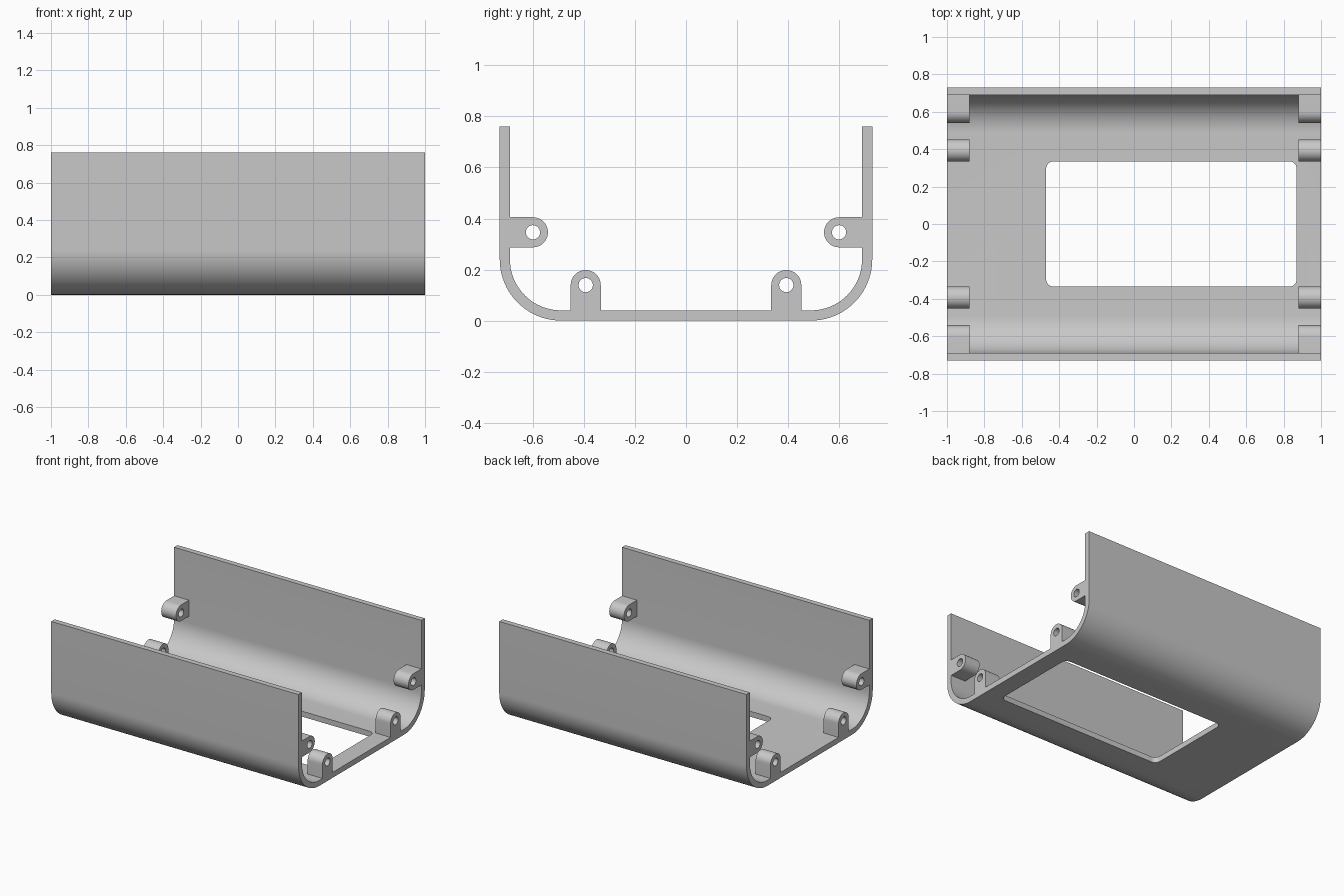
import bpy, bmesh, math
from mathutils import Vector

if "Cube" in bpy.data.objects:
    bpy.data.objects.remove(bpy.data.objects["Cube"])

HALF_W, WALL, HEIGHT, R_OUT = 0.73, 0.04, 0.76, 0.24
LUG_LEN, LUG_R, HOLE_R = 0.12, 0.059, 0.028

grey = bpy.data.materials.new("light_grey")
grey.diffuse_color = (0.58, 0.58, 0.58, 1)
grey.use_nodes = True
grey.node_tree.nodes["Principled BSDF"].inputs["Base Color"].default_value = grey.diffuse_color


def arc(cx, cy, r, a0, a1, n):
    """Points on an arc, angles in degrees."""
    return [(cx + r * math.cos(math.radians(a0 + (a1 - a0) * i / n)),
             cy + r * math.sin(math.radians(a0 + (a1 - a0) * i / n))) for i in range(n + 1)]


def prism(name, pts, start, end, axis="x"):
    """Extrude a closed outline along x (points are y, z) or z (points are x, y)."""
    place = (lambda p: (start, p[0], p[1])) if axis == "x" else (lambda p: (p[0], p[1], start))
    step = Vector((end - start, 0, 0) if axis == "x" else (0, 0, end - start))
    bm = bmesh.new()
    face = bm.faces.new([bm.verts.new(place(p)) for p in pts])
    ext = bmesh.ops.extrude_face_region(bm, geom=[face])
    bmesh.ops.translate(bm, vec=step,
                        verts=[g for g in ext["geom"] if isinstance(g, bmesh.types.BMVert)])
    if not face.is_valid or len(bm.faces) < len(pts) + 2:
        bm.faces.new([v for v in bm.verts][:len(pts)])
    bmesh.ops.recalc_face_normals(bm, faces=bm.faces)
    mesh = bpy.data.meshes.new(name)
    bm.to_mesh(mesh)
    bm.free()
    mesh.materials.append(grey)
    obj = bpy.data.objects.new(name, mesh)
    bpy.context.collection.objects.link(obj)
    return obj


def activate(obj):
    bpy.ops.object.select_all(action="DESELECT")
    obj.select_set(True)
    bpy.context.view_layer.objects.active = obj


def cut_and_smooth(obj, cutter):
    """Subtract the cutter, remove it and shade the curved faces smooth."""
    cutter.hide_render = True
    activate(obj)
    mod = obj.modifiers.new("cut", "BOOLEAN")
    mod.operation, mod.solver, mod.object = "DIFFERENCE", "EXACT", cutter
    bpy.ops.object.modifier_apply(modifier=mod.name)
    bpy.data.objects.remove(cutter)
    bpy.ops.object.shade_smooth_by_angle(angle=math.radians(30))


# U-shaped shell: outer outline, then the inner one back again
cy = HALF_W - R_OUT
outer = [(HALF_W, HEIGHT)] + arc(cy, R_OUT, R_OUT, 0, -90, 20)
inner = arc(cy, R_OUT, R_OUT - WALL, -90, 0, 20) + [(HALF_W - WALL, HEIGHT)]
mirror = lambda pts: [(-y, z) for y, z in reversed(pts)]
shell = prism("shell", outer + mirror(outer) + mirror(inner) + inner, -1, 1)

# Rounded window in the floor
x0, x1, wy, r = -0.47, 0.87, 0.335, 0.04
window = (arc(x1 - r, wy - r, r, 0, 90, 6) + arc(x0 + r, wy - r, r, 90, 180, 6)
          + arc(x0 + r, -wy + r, r, 180, 270, 6) + arc(x1 - r, -wy + r, r, 270, 360, 6))
cut_and_smooth(shell, prism("window_cutter", window, -0.1, 0.1, "z"))

# Screw lugs at both ends: one pair on the floor, one pair on the walls
for end, xa, xb in (("left", -1, -1 + LUG_LEN), ("right", 1 - LUG_LEN, 1)):
    for side, s in (("front", -1), ("back", 1)):
        y, z = 0.393, 0.139
        floor_pts = arc(y, z, LUG_R, 0, 180, 20) + [(y - LUG_R, WALL), (y + LUG_R, WALL)]
        wy_, wz = 0.60, 0.346
        wall_pts = arc(wy_, wz, LUG_R, 90, 270, 20) + [(HALF_W - WALL, wz - LUG_R),
                                                      (HALF_W - WALL, wz + LUG_R)]
        for kind, pts, hy, hz in (("floor", floor_pts, y, z), ("wall", wall_pts, wy_, wz)):
            lug = prism(f"{kind}_lug_{end}_{side}", [(s * a, b) for a, b in pts], xa, xb)
            hole = prism("hole_cutter", arc(s * hy, hz, HOLE_R, 0, 360, 24)[:-1],
                         xa - 0.05, xb + 0.05)
            cut_and_smooth(lug, hole)
